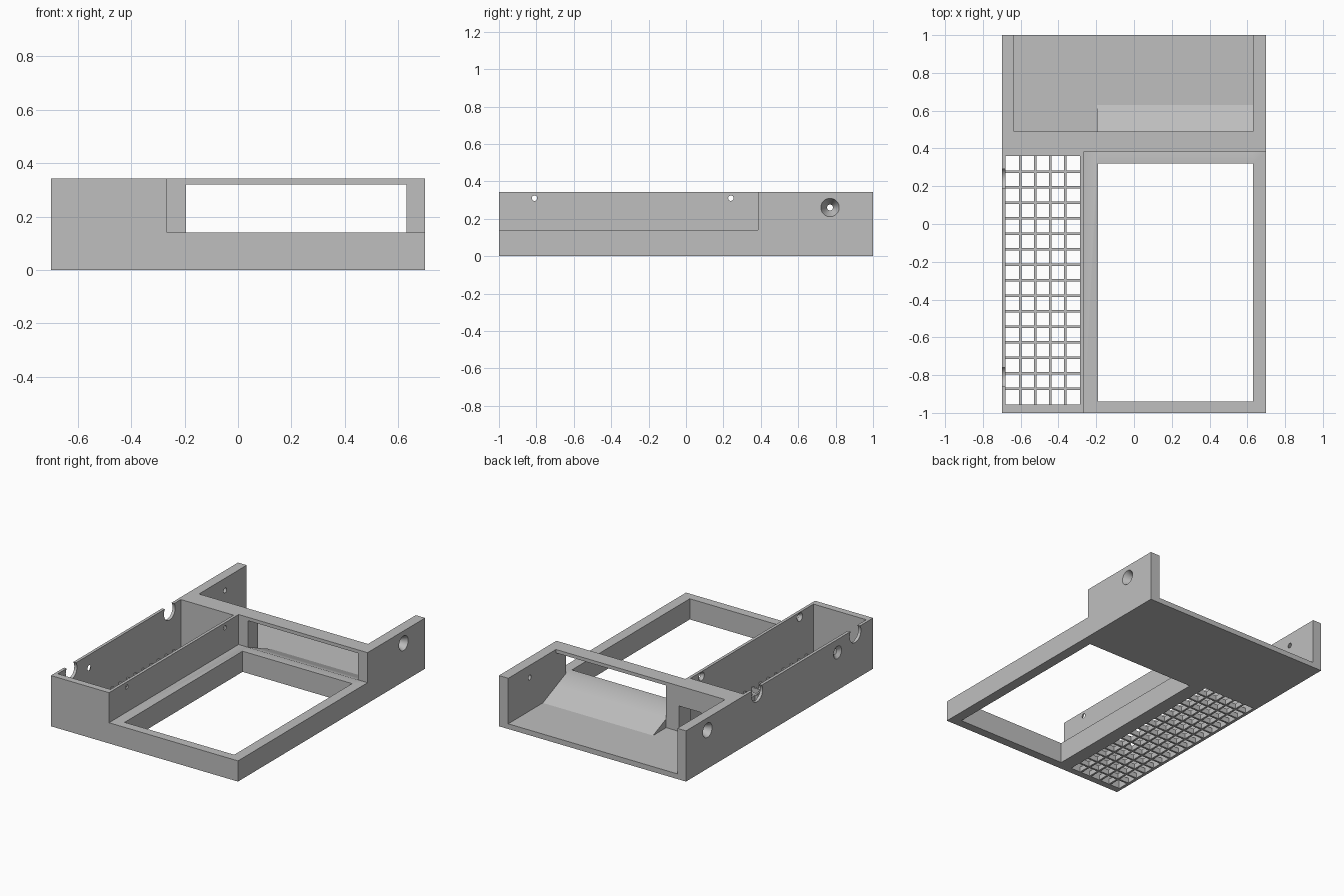
import bpy, bmesh, math
from mathutils import Matrix, Vector

if "Cube" in bpy.data.objects:
    bpy.data.objects.remove(bpy.data.objects["Cube"])

grey = bpy.data.materials.new("matte_grey")
grey.diffuse_color = (0.52, 0.52, 0.52, 1)
grey.use_nodes = True
grey.node_tree.nodes["Principled BSDF"].inputs["Base Color"].default_value = grey.diffuse_color


def finish(name, bm):
    bmesh.ops.recalc_face_normals(bm, faces=bm.faces[:])
    me = bpy.data.meshes.new(name)
    bm.to_mesh(me)
    bm.free()
    me.materials.append(grey)
    ob = bpy.data.objects.new(name, me)
    bpy.context.collection.objects.link(ob)
    return ob


def add_box(bm, x0, x1, y0, y1, z0, z1):
    size = Matrix.Diagonal((x1 - x0, y1 - y0, z1 - z0, 1))
    mid = Matrix.Translation(((x0 + x1) / 2, (y0 + y1) / 2, (z0 + z1) / 2))
    bmesh.ops.create_cube(bm, size=1, matrix=mid @ size)


def box(name, *b):
    bm = bmesh.new()
    add_box(bm, *b)
    return finish(name, bm)


def prism(name, x0, x1, yz):
    """Extrude a y-z profile along x."""
    bm = bmesh.new()
    face = bm.faces.new([bm.verts.new((x0, y, z)) for y, z in yz])
    ext = bmesh.ops.extrude_face_region(bm, geom=[face])["geom"]
    bmesh.ops.translate(bm, vec=Vector((x1 - x0, 0, 0)),
                        verts=[v for v in ext if isinstance(v, bmesh.types.BMVert)])
    return finish(name, bm)


def cone_x(x0, x1, y, z, r0, r1):
    """Round cutter along x, radius r0 at x0 and r1 at x1."""
    bm = bmesh.new()
    m = Matrix.Translation(((x0 + x1) / 2, y, z)) @ Matrix.Rotation(math.pi / 2, 4, 'Y')
    bmesh.ops.create_cone(bm, cap_ends=True, segments=40, radius1=r0, radius2=r1,
                          depth=x1 - x0, matrix=m)
    return finish("round_cutter", bm)


def cut(ob, cutter):
    mod = ob.modifiers.new("cut", 'BOOLEAN')
    mod.operation = 'DIFFERENCE'
    mod.solver = 'EXACT'
    mod.object = cutter
    bpy.context.view_layer.objects.active = ob
    bpy.ops.object.modifier_apply(modifier=mod.name)
    bpy.data.objects.remove(cutter, do_unlink=True)


H, TRAY, FLOOR = 0.343, 0.14, 0.035
body = box("housing", -0.7, 0.7, -1, 1, 0, H)

# lowered front tray with its rectangular opening
cut(body, box("c", -0.265, 0.8, -1.1, 0.385, TRAY, 0.5))
cut(body, box("c", -0.19, 0.63, -0.94, 0.32, -0.1, 0.3))
# side compartment, open below for the grille
cut(body, box("c", -0.68, -0.285, -0.955, 0.36, -0.1, 0.5))
# rear compartment, open at the top and back
cut(body, box("c", -0.635, 0.63, 0.49, 1.1, FLOOR, 0.5))
# window in the cross wall with sloped sill
slope = (TRAY - FLOOR) / (0.63 - 0.385)
sill = lambda y: FLOOR + (0.63 - y) * slope
cut(body, prism("c", -0.195, 0.63,
                [(0.375, sill(0.375)), (0.375, 0.32), (0.51, 0.32), (0.51, sill(0.51))]))
# cable passage between the compartments
cut(body, box("c", -0.455, -0.29, 0.34, 0.51, FLOOR, 0.207))

# countersunk holes in the outer walls
cut(body, cone_x(-0.702, -0.633, 0.77, 0.26, 0.05, 0.015))
cut(body, cone_x(0.628, 0.702, 0.77, 0.26, 0.015, 0.05))
cut(body, cone_x(-0.702, -0.678, -0.62, 0.255, 0.045, 0.015))
# access notches in the side wall, screw holes in the divider
for y in (-0.81, 0.24):
    cut(body, cone_x(-0.72, -0.66, y, 0.31, 0.06, 0.06))
    cut(body, cone_x(-0.287, -0.263, y, 0.31, 0.03, 0.013))

# ramp continuing the sill down to the rear floor
prism("window_ramp", -0.195, 0.63, [(0.49, FLOOR), (0.63, FLOOR), (0.49, sill(0.49))])

# ventilation grille in the side compartment floor
bm = bmesh.new()
X0, X1, Y0, Y1, T = -0.68, -0.285, -0.955, 0.36, 0.0065
for i in range(1, 5):
    x = X0 + (X1 - X0) * i / 5
    add_box(bm, x - T, x + T, Y0, Y1, 0, FLOOR)
for j in range(1, 16 + 1):
    y = Y0 + (Y1 - Y0) * j / 16
    if j < 16:
        add_box(bm, X0, X1, y - T, y + T, 0, FLOOR)
finish("vent_grille", bm)

# smooth the round holes, keep hard edges
bpy.ops.object.select_all(action='DESELECT')
body.select_set(True)
bpy.context.view_layer.objects.active = body
bpy.ops.object.shade_smooth_by_angle(angle=math.radians(30))
